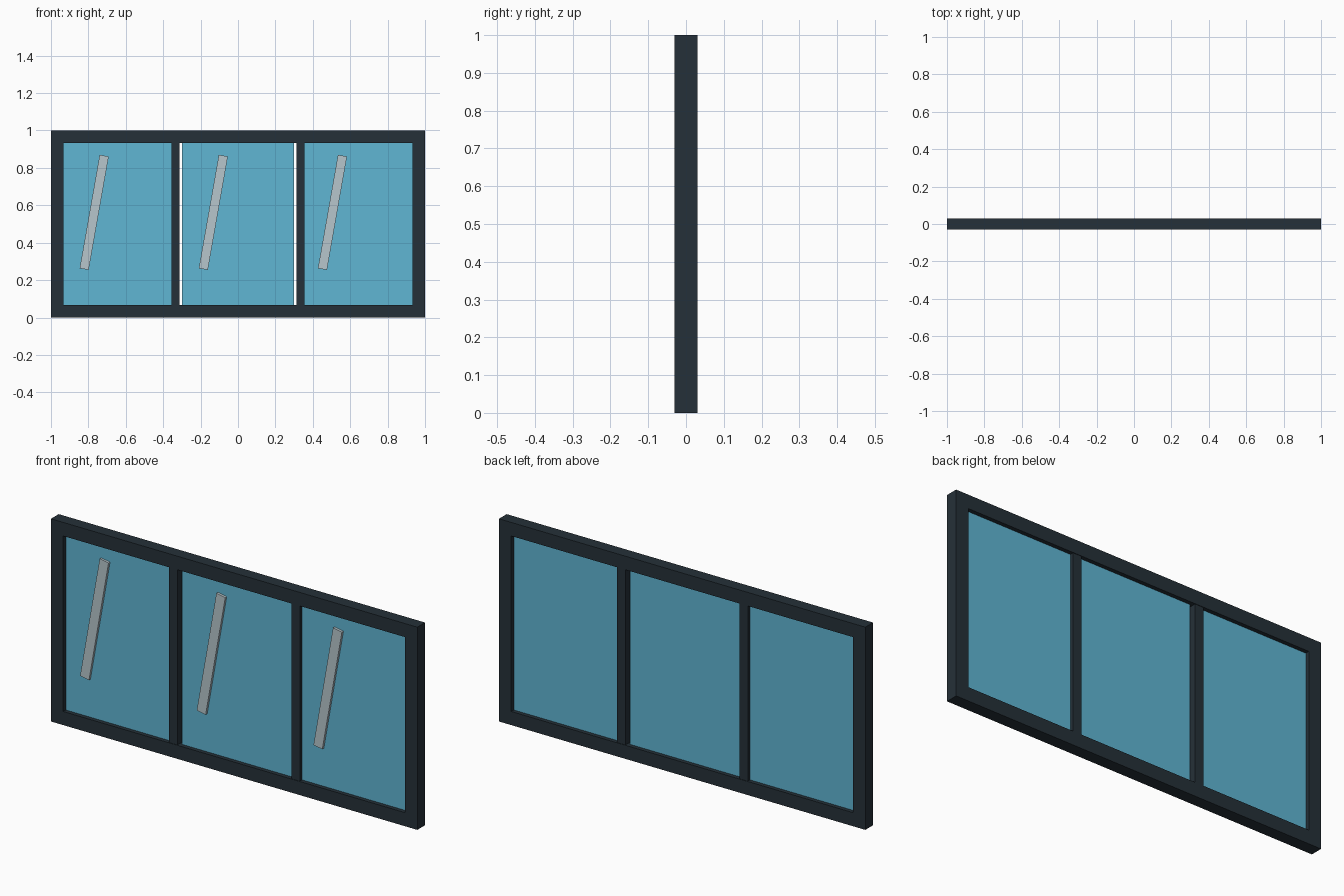
import bpy
from math import radians

cube = bpy.data.objects.get("Cube")
if cube:
    bpy.data.objects.remove(cube, do_unlink=True)


def srgb(*rgb):
    return [((c / 255 + 0.055) / 1.055) ** 2.4 for c in rgb] + [1.0]


def material(name, colour):
    mat = bpy.data.materials.new(name)
    mat.use_nodes = True
    mat.diffuse_color = colour
    mat.node_tree.nodes["Principled BSDF"].inputs["Base Color"].default_value = colour
    return mat


DARK = material("dark slate", srgb(37, 48, 56))
GLASS = material("blue glass", srgb(96, 182, 212))
GLINT = material("pale grey", srgb(183, 198, 204))


def box(name, centre, size, mat, tilt=0):
    bpy.ops.mesh.primitive_cube_add(size=1, location=centre)
    ob = bpy.context.object
    ob.name = name
    ob.scale = size
    bpy.ops.object.transform_apply(location=False, rotation=False, scale=True)
    ob.rotation_euler.y = radians(tilt)
    ob.data.materials.append(mat)
    return ob


WIDTH, HEIGHT, DEPTH, BAR = 2.0, 1.0, 0.06, 0.067
MID = HEIGHT / 2
OPENING = HEIGHT - 2 * BAR

# Outer frame: full-width rails with stiles between them
for name, z in (("bottom_rail", BAR / 2), ("top_rail", HEIGHT - BAR / 2)):
    box(name, (0, 0, z), (WIDTH, DEPTH, BAR), DARK)
for side, s in (("right", -1), ("left", 1)):
    box(side + "_stile", (s * (WIDTH - BAR) / 2, 0, MID), (BAR, DEPTH, OPENING), DARK)
    # Mullions between the panes
    box(side + "_mullion", (s * 0.334, 0, MID), (0.045, 0.055, OPENING), DARK)

# Panes, each with a slanted reflection strip on the front
for name, x in (("right", -0.637), ("middle", 0), ("left", 0.637)):
    box(name + "_pane", (x, 0, MID), (0.598, 0.02, OPENING), GLASS)
    box(name + "_reflection", (x - 0.132, -0.014, 0.562), (0.049, 0.016, 0.616), GLINT, 10)
